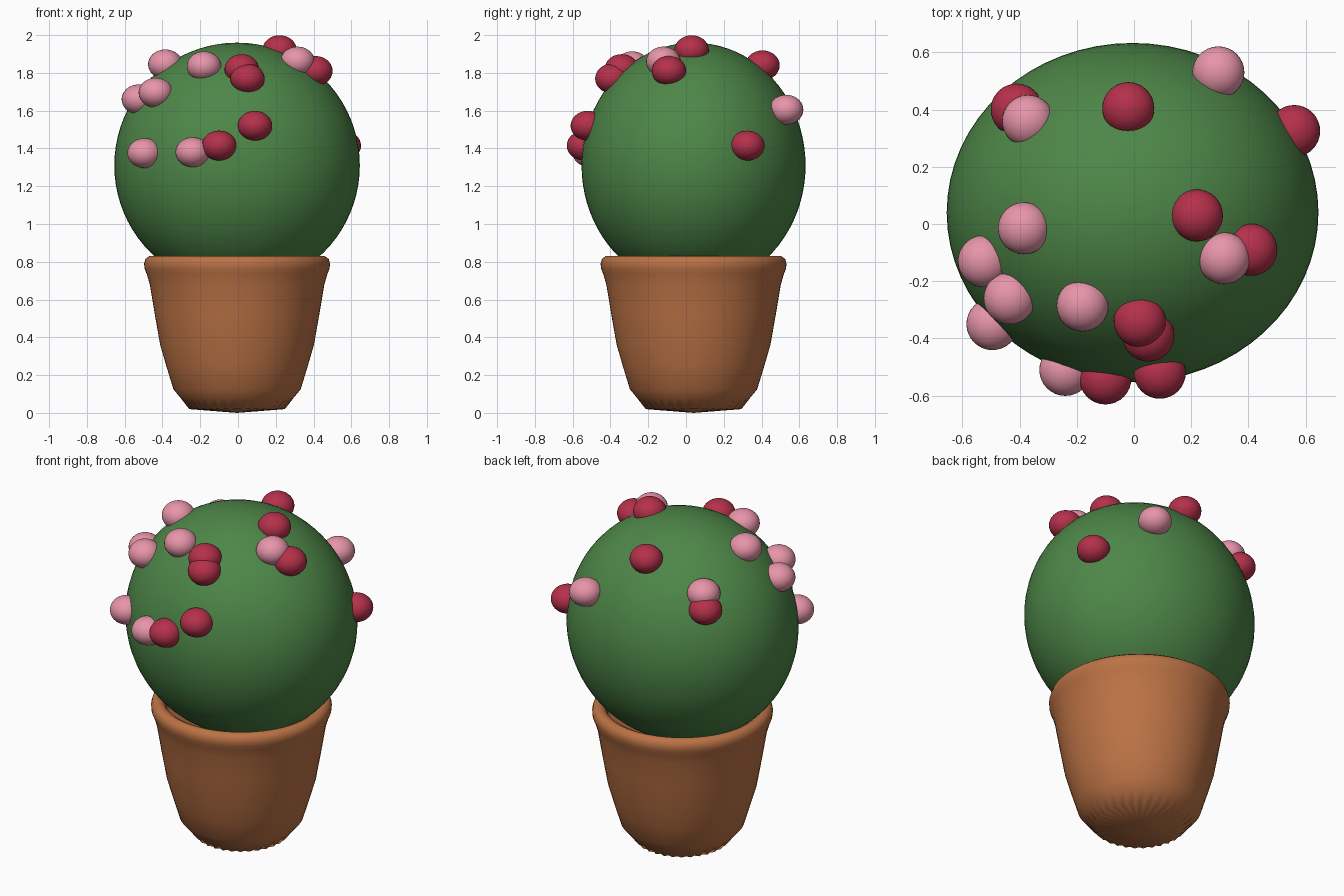
import bpy, bmesh
from math import sin, cos, pi

if "Cube" in bpy.data.objects:
    bpy.data.objects.remove(bpy.data.objects["Cube"])

CX, CY = -0.005, 0.04  # plant axis


def material(name, rgb):
    m = bpy.data.materials.new(name)
    m.diffuse_color = (*rgb, 1)
    m.use_nodes = True
    m.node_tree.nodes["Principled BSDF"].inputs["Base Color"].default_value = m.diffuse_color
    return m


terracotta = material("terracotta", (0.50, 0.17, 0.06))
leaf = material("leaf_green", (0.075, 0.24, 0.065))
crimson = material("crimson", (0.46, 0.03, 0.07))
pink = material("pink", (0.80, 0.30, 0.40))


def finish(name, bm, mat, loc, angle=pi):
    bmesh.ops.recalc_face_normals(bm, faces=bm.faces)
    mesh = bpy.data.meshes.new(name)
    bm.to_mesh(mesh)
    bm.free()
    mesh.materials.append(mat)
    ob = bpy.data.objects.new(name, mesh)
    ob.location = loc
    bpy.context.collection.objects.link(ob)
    for p in mesh.polygons:
        p.use_smooth = True
    return ob


def ellipsoid(name, loc, radii, mat, seg, rings):
    bm = bmesh.new()
    bmesh.ops.create_uvsphere(bm, u_segments=seg, v_segments=rings, radius=1)
    bmesh.ops.scale(bm, vec=radii, verts=bm.verts)
    return finish(name, bm, mat, loc)


def lathe(name, profile, mat, loc, seg=64, flute_ring=0, flute=0.0):
    """Revolve (r, z) points; one ring gets alternating radius for small flutes."""
    bm = bmesh.new()
    rings = []
    for k, (r, z) in enumerate(profile):
        ring = []
        for i in range(seg):
            rr = r + (flute * (-1) ** i if k == flute_ring else 0)
            a = 2 * pi * i / seg
            ring.append(bm.verts.new((rr * cos(a), rr * sin(a), z)))
        rings.append(ring)
    for a, b in zip(rings, rings[1:]):
        for i in range(seg):
            j = (i + 1) % seg
            bm.faces.new((a[i], a[j], b[j], b[i]))
    # close underside and the inner floor
    for ring, z in ((rings[0], 0.0), (rings[-1], profile[-1][1])):
        c = bm.verts.new((0, 0, z))
        for i in range(seg):
            bm.faces.new((c, ring[i], ring[(i + 1) % seg]))
    return finish(name, bm, mat, loc)


# Pot: tapered wall, rounded rim, inner lip and floor under the bush
lathe("pot", [(0.245, 0.02), (0.30, 0.08), (0.337, 0.125), (0.375, 0.25),
              (0.407, 0.36), (0.437, 0.53), (0.462, 0.68), (0.478, 0.735),
              (0.490, 0.765), (0.492, 0.79), (0.485, 0.815), (0.465, 0.83),
              (0.445, 0.83), (0.425, 0.82), (0.41, 0.79), (0.40, 0.70)],
      terracotta, (CX, CY, 0), flute_ring=0, flute=0.008)

# Bush
ellipsoid("bush", (CX, CY, 1.31), (0.65, 0.593, 0.65), leaf, 64, 40)

# Blossoms
crimson_spots = [(0.22, 0.03, 1.92), (-0.02, 0.405, 1.84), (0.41, -0.09, 1.81),
                 (0.02, -0.34, 1.82), (0.05, -0.39, 1.77), (0.09, -0.52, 1.52),
                 (-0.10, -0.54, 1.415), (0.56, 0.325, 1.415), (-0.41, 0.40, 1.635)]
pink_spots = [(-0.37, 0.36, 1.71), (0.295, 0.53, 1.605), (-0.385, -0.015, 1.845),
              (-0.525, -0.13, 1.66), (-0.435, -0.26, 1.695), (-0.18, -0.285, 1.835),
              (0.315, -0.12, 1.86), (-0.495, -0.35, 1.375), (-0.24, -0.51, 1.38)]
for label, spots, mat in (("crimson_blossom", crimson_spots, crimson),
                          ("pink_blossom", pink_spots, pink)):
    for i, p in enumerate(spots, 1):
        ellipsoid(f"{label}_{i}", p, (0.091, 0.091, 0.079), mat, 32, 20)
